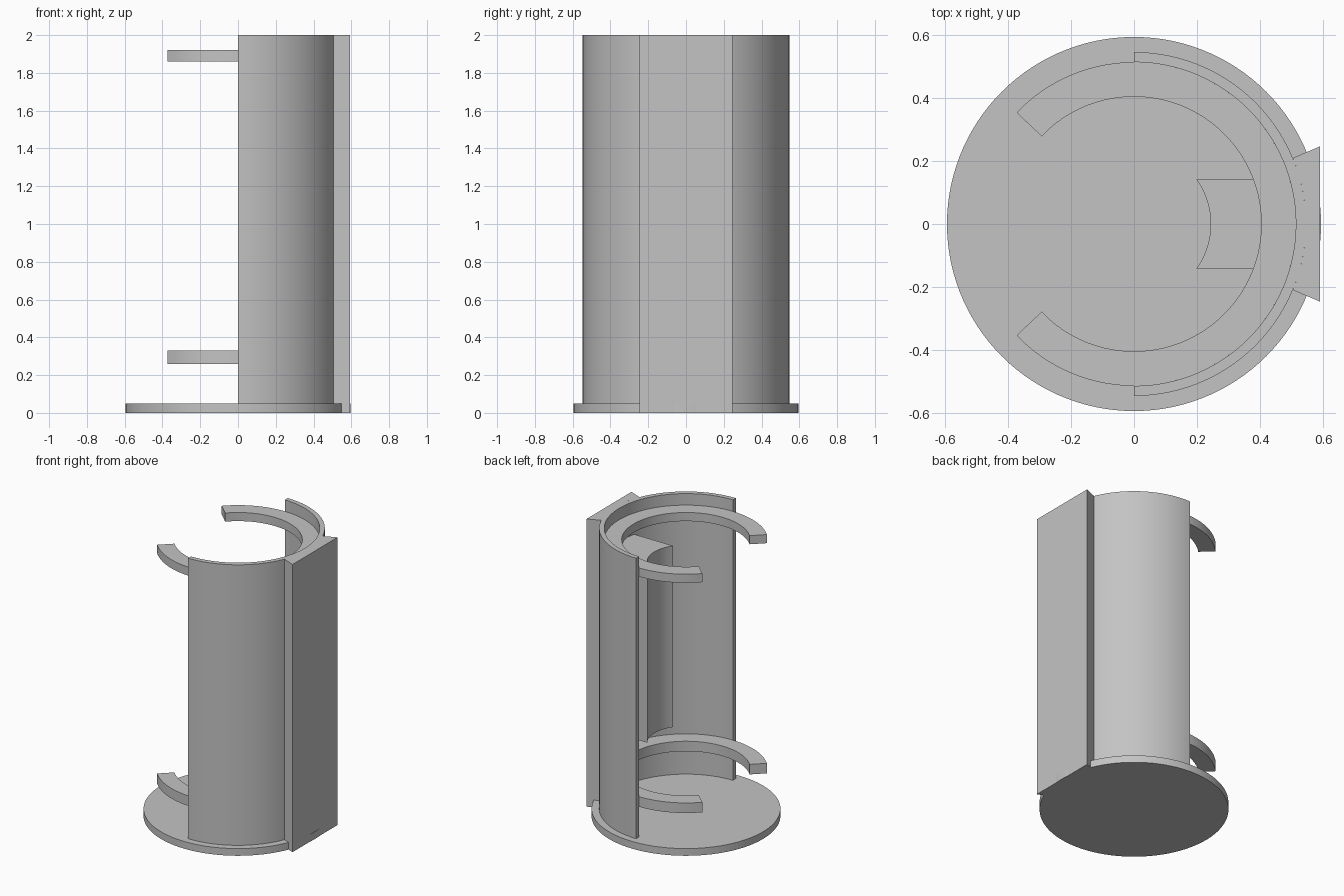
import bpy, bmesh
from math import sin, cos, asin, radians, degrees, pi

if "Cube" in bpy.data.objects:
    bpy.data.objects.remove(bpy.data.objects["Cube"])

gray = bpy.data.materials.new("plain gray")
gray.use_nodes = True
COLOR = (0.55, 0.55, 0.55, 1)
gray.diffuse_color = COLOR
gray.node_tree.nodes["Principled BSDF"].inputs["Base Color"].default_value = COLOR

WALL_IN, WALL_OUT = 0.515, 0.547


def arc(radius, start, end):
    """Points along an arc about the z axis, angles in degrees."""
    n = max(4, round(abs(end - start) / 3))
    angles = [radians(start + (end - start) * i / n) for i in range(n + 1)]
    return [(radius * cos(a), radius * sin(a)) for a in angles]


def extrude(name, outline, z0, z1):
    """Solid made from a flat outline raised from z0 to z1."""
    bm = bmesh.new()
    face = bm.faces.new([bm.verts.new((x, y, z0)) for x, y in outline])
    grown = bmesh.ops.extrude_face_region(bm, geom=[face])["geom"]
    for v in grown:
        if isinstance(v, bmesh.types.BMVert):
            v.co.z = z1
    bmesh.ops.recalc_face_normals(bm, faces=bm.faces)
    mesh = bpy.data.meshes.new(name)
    bm.to_mesh(mesh)
    bm.free()
    mesh.materials.append(gray)
    obj = bpy.data.objects.new(name, mesh)
    bpy.context.collection.objects.link(obj)
    bpy.ops.object.select_all(action="DESELECT")
    obj.select_set(True)
    bpy.context.view_layer.objects.active = obj
    bpy.ops.object.shade_smooth_by_angle(angle=radians(30))
    return obj


def band(name, inner, outer, half_angle, z0, z1):
    """Open ring segment centred on +x."""
    outline = arc(outer, -half_angle, half_angle) + arc(inner, half_angle, -half_angle)
    return extrude(name, outline, z0, z1)


# Round base plate
extrude("base_plate", arc(0.595, 0, 360)[:-1], 0, 0.05)

# Half-cylinder shell
band("curved_wall", WALL_IN, WALL_OUT, 90, 0.05, 2)

# Upper and lower open clips
for name, z0, z1 in (("lower_clip", 0.26, 0.33), ("upper_clip", 1.86, 1.92)):
    band(name, 0.405, WALL_IN, 136.5, z0, z1)

# Dovetail rail on the outside of the wall
rail_angle = degrees(asin(0.21 / WALL_OUT))
extrude("dovetail_rail",
        [(0.592, -0.247), (0.592, 0.247)] + arc(WALL_OUT, rail_angle, -rail_angle),
        0, 2)

# Inner support block with a concave face
half = 0.142
front = degrees(asin(half / 0.244))
back = degrees(asin(half / WALL_IN))
extrude("support_block",
        arc(WALL_IN, -back, back) + arc(0.244, front, -front),
        0.51, 1.77)
